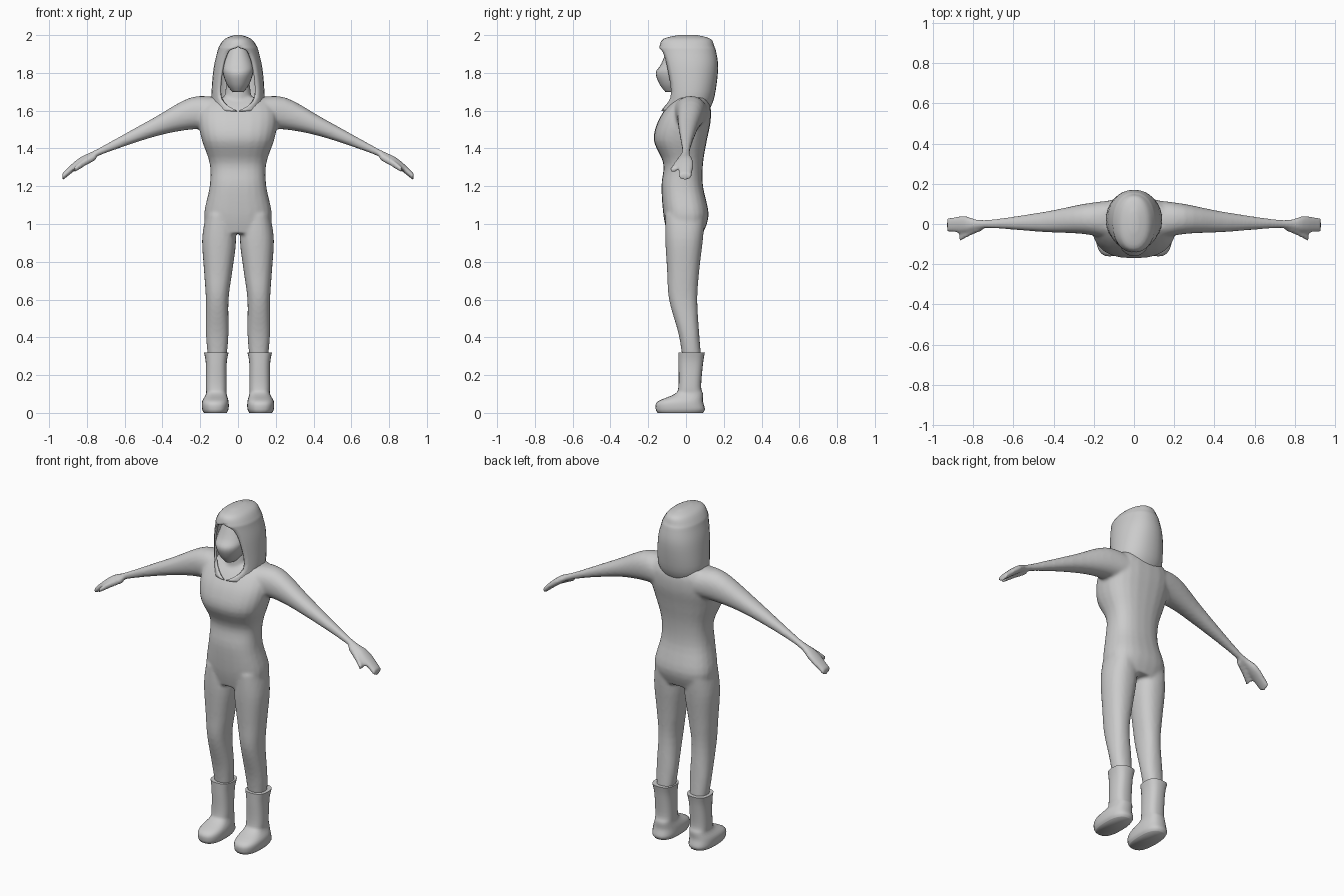
import bpy, bmesh, math
from mathutils import Vector

cube = bpy.data.objects.get("Cube")
if cube:
    bpy.data.objects.remove(cube, do_unlink=True)

GREY = (0.6, 0.6, 0.6, 1)
material = bpy.data.materials.new("plain grey")
material.use_nodes = True
material.diffuse_color = GREY
for node in material.node_tree.nodes:
    if node.type == 'BSDF_PRINCIPLED':
        node.inputs["Base Color"].default_value = GREY

SIDES = 24
STEPS = 4


def refine(keys):
    """Pass a smooth curve through a few key cross-sections."""
    points = [Vector(key) for key in keys]
    last = len(points) - 1
    result = []
    for i in range(last):
        start, end = points[i], points[i + 1]
        leave = (end - points[max(i - 1, 0)]) / 2
        arrive = (points[min(i + 2, last)] - start) / 2
        for step in range(STEPS):
            t = step / STEPS
            blend = t * t * (3 - 2 * t)
            result.append(start.lerp(end, blend)
                          + leave * t * (1 - t) ** 2
                          - arrive * t * t * (1 - t))
    return result + [points[last]]


def oval(left, right, front, back, squareness, gap=0):
    """Rounded outline, starting at the front; gap leaves an opening there."""
    outline = []
    for i in range(SIDES + 1 if gap else SIDES):
        angle = gap + 2 * (math.pi - gap) * i / SIDES
        across, along = math.sin(angle), -math.cos(angle)
        across = math.copysign(abs(across) ** (2 / squareness), across)
        along = math.copysign(abs(along) ** (2 / squareness), along)
        outline.append(((left + right + across * (right - left)) / 2,
                        (front + back + along * (back - front)) / 2))
    return outline


def skin_rings(bm, rings, closed=True):
    """Join rings of points with faces and cap the ends."""
    rows = [[bm.verts.new(point) for point in ring] for ring in rings]
    count = len(rows[0])
    for low, high in zip(rows, rows[1:]):
        for i in range(count if closed else count - 1):
            j = (i + 1) % count
            bm.faces.new((low[i], low[j], high[j], high[i]))
    bm.faces.new(rows[-1])
    if closed:
        bm.faces.new(rows[0])


def upright(bm, keys, side=1, squareness=2.3):
    """Loft of level sections: height, left, right, front, back."""
    skin_rings(bm, [[(side * x, y, z) for x, y in oval(*sizes, squareness)]
                    for z, *sizes in refine(keys)])


def central(bm, keys, squareness):
    """Symmetric loft: height, half width, front, back."""
    upright(bm, [(z, -w, w, front, back) for z, w, front, back in keys],
            squareness=squareness)


def sideways(bm, keys, side):
    """Loft along the arm: distance out, front, back, underside, top."""
    skin_rings(bm, [[(side * x, y, z) for y, z in oval(*sizes, 2.2)]
                    for x, *sizes in refine(keys)])


def finish(bm, name, angle=60):
    bmesh.ops.recalc_face_normals(bm, faces=bm.faces[:])
    mesh = bpy.data.meshes.new(name)
    bm.to_mesh(mesh)
    bm.free()
    mesh.materials.append(material)
    for polygon in mesh.polygons:
        polygon.use_smooth = True
    mesh.set_sharp_from_angle(angle=math.radians(angle))
    part = bpy.data.objects.new(name, mesh)
    bpy.context.scene.collection.objects.link(part)
    return part


# Body: torso, neck, arms and legs blended into one surface
TORSO = [(0.95, 0.16, -0.1, 0.09), (1.05, 0.18, -0.12, 0.12),
         (1.2, 0.15, -0.13, 0.09), (1.32, 0.15, -0.12, 0.09),
         (1.44, 0.19, -0.17, 0.11), (1.54, 0.21, -0.15, 0.13),
         (1.62, 0.2, -0.1, 0.13), (1.67, 0.16, -0.05, 0.11)]
NECK = [(1.6, 0.08, -0.07, 0.07), (1.76, 0.06, -0.06, 0.07)]
ARM = [(0.1, -0.08, 0.12, 1.5, 1.67), (0.25, -0.05, 0.1, 1.5, 1.67),
       (0.45, -0.04, 0.06, 1.46, 1.56), (0.74, -0.02, 0.02, 1.36, 1.4),
       (0.84, -0.04, 0.04, 1.3, 1.35), (0.93, -0.04, 0.03, 1.23, 1.27)]
THUMB = [(0.75, -0.03, 0, 1.34, 1.38), (0.82, -0.06, -0.03, 1.3, 1.34),
         (0.87, -0.09, -0.05, 1.27, 1.3)]
LEG = [(1.05, 0.03, 0.17, -0.11, 0.1), (0.92, 0.01, 0.19, -0.11, 0.09),
       (0.75, 0.03, 0.18, -0.1, 0.07), (0.6, 0.05, 0.17, -0.09, 0.06),
       (0.42, 0.05, 0.17, -0.04, 0.07), (0.3, 0.06, 0.16, -0.02, 0.08)]
bm = bmesh.new()
central(bm, TORSO, 2.5)
central(bm, NECK, 2)
for side in (1, -1):
    sideways(bm, ARM, side)
    sideways(bm, THUMB, side)
    upright(bm, LEG, side)
body = finish(bm, "body")
remesh = body.modifiers.new("blend", 'REMESH')
remesh.mode = 'VOXEL'
remesh.voxel_size = 0.009
remesh.use_smooth_shade = True
soften = body.modifiers.new("soften", 'SMOOTH')
soften.iterations = 6

# Boots with a sloping foot and a slightly wider cuff
BOOT = [(0, 0.06, 0.18, -0.15, 0.09), (0.02, 0.05, 0.19, -0.16, 0.1),
        (0.06, 0.05, 0.19, -0.15, 0.09), (0.1, 0.06, 0.17, -0.06, 0.09),
        (0.14, 0.06, 0.17, -0.04, 0.08), (0.26, 0.06, 0.17, -0.04, 0.09),
        (0.32, 0.05, 0.18, -0.04, 0.1)]
for side, label in ((1, "left"), (-1, "right")):
    bm = bmesh.new()
    upright(bm, BOOT, side, 2.6)
    finish(bm, label + "_boot")

# Face set inside the hood
FACE = [(1.7, 0.03, -0.11, -0.02), (1.74, 0.06, -0.14, 0.03),
        (1.8, 0.08, -0.16, 0.04), (1.85, 0.08, -0.13, 0.04),
        (1.95, 0.04, -0.09, 0.01)]
bm = bmesh.new()
central(bm, FACE, 2.1)
finish(bm, "face", 80)

# Hood: height, half width, front, back, opening; it closes to a V at the collar
HOOD = [(1.6, 0.12, -0.13, 0.12, 0.05), (1.67, 0.14, -0.11, 0.15, 0.7),
        (1.82, 0.13, -0.13, 0.17, 0.7), (1.91, 0.11, -0.14, 0.16, 0.5),
        (1.94, 0.1, -0.14, 0.15, 0), (1.98, 0.07, -0.12, 0.13, 0),
        (2, 0.02, -0.04, 0.06, 0)]
bm = bmesh.new()
skin_rings(bm, [[(x, y, z) for x, y in oval(-w, w, front, back, 2.2, max(gap, 0.001))]
                for z, w, front, back, gap in refine(HOOD)], closed=False)
bmesh.ops.remove_doubles(bm, verts=bm.verts[:], dist=0.002)
hood = finish(bm, "hood")
cloth = hood.modifiers.new("cloth thickness", 'SOLIDIFY')
cloth.thickness = 0.012
cloth.offset = -1
